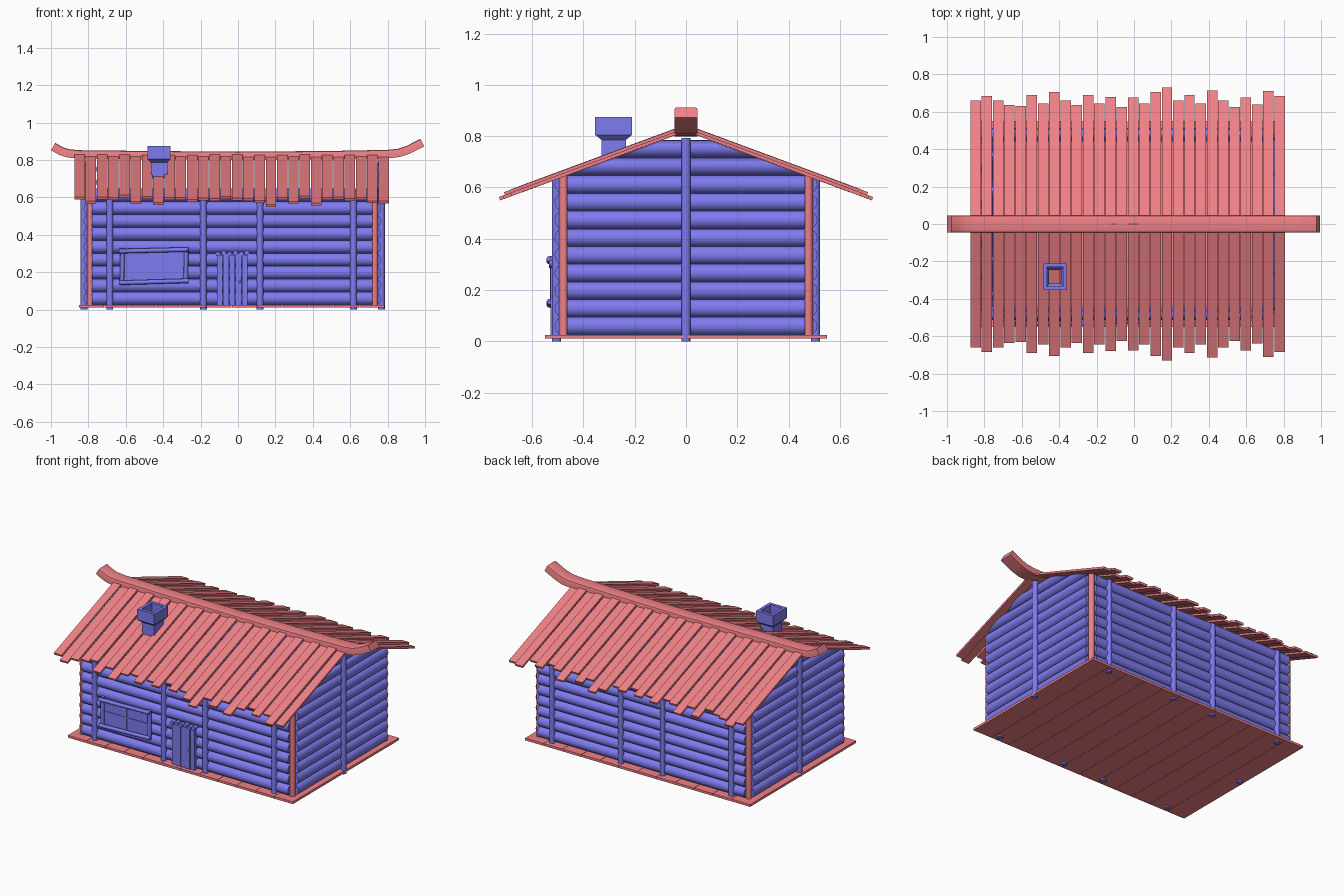
import bpy, bmesh, math, random
from mathutils import Vector, Matrix

if "Cube" in bpy.data.objects:
    bpy.data.objects.remove(bpy.data.objects["Cube"])

random.seed(4)

def material(name, rgb):
    m = bpy.data.materials.new(name)
    m.diffuse_color = (*rgb, 1)
    m.use_nodes = True
    m.node_tree.nodes["Principled BSDF"].inputs["Base Color"].default_value = m.diffuse_color
    return m

RED = material("trim_wood", (0.87, 0.22, 0.24))
BLUE = material("log_wood", (0.21, 0.2, 0.87))

def finish(bm, name, mat, smooth=False):
    bmesh.ops.recalc_face_normals(bm, faces=bm.faces)
    me = bpy.data.meshes.new(name)
    bm.to_mesh(me)
    bm.free()
    ob = bpy.data.objects.new(name, me)
    bpy.context.collection.objects.link(ob)
    me.materials.append(mat)
    if smooth:
        bpy.ops.object.select_all(action='DESELECT')
        ob.select_set(True)
        bpy.context.view_layer.objects.active = ob
        bpy.ops.object.shade_smooth_by_angle(angle=math.radians(40))
    return ob

def rod(bm, a, b, r, sides=16):
    a, b = Vector(a), Vector(b)
    d = b - a
    rot = d.to_track_quat('Z', 'Y').to_matrix().to_4x4()
    return bmesh.ops.create_cone(bm, cap_ends=True, segments=sides, radius1=r, radius2=r,
                                 depth=d.length, matrix=Matrix.Translation((a + b) / 2) @ rot)

def box(bm, lo, hi):
    lo, hi = Vector(lo), Vector(hi)
    m = Matrix.Translation((lo + hi) / 2) @ Matrix.Diagonal((*(hi - lo), 1))
    bmesh.ops.create_cube(bm, size=1, matrix=m)

def loft(bm, rings, closed=False):
    vs = [[bm.verts.new(p) for p in ring] for ring in rings]
    n = len(vs[0])
    pairs = list(zip(vs, vs[1:])) + ([(vs[-1], vs[0])] if closed else [])
    for a, b in pairs:
        for i in range(n):
            bm.faces.new((a[i], a[(i + 1) % n], b[(i + 1) % n], b[i]))
    if not closed:
        bm.faces.new(vs[0])
        bm.faces.new(vs[-1])

XL, XR, YW = -0.79, 0.73, 0.477       # wall centre lines
PITCH, Z0 = 0.069, 0.025              # log spacing, floor height
SLOPE = 0.37

# Floor planks
bm = bmesh.new()
n = 12
w = 1.635 / n
for i in range(n):
    x = -0.85 + i * w
    box(bm, (x, -0.55, 0.01), (x + w - 0.002, 0.55, Z0))
finish(bm, "floor_planks", RED)

# Long walls of stacked logs
for side, name in ((-1, "front_wall_logs"), (1, "back_wall_logs")):
    bm = bmesh.new()
    for i in range(9):
        z = Z0 + PITCH * (i + 0.5)
        rod(bm, (XL + 0.01, side * YW, z), (XR - 0.01, side * YW, z), 0.0355)
    finish(bm, name, BLUE, True)

# End walls, with gable logs trimmed to the roof slope
for x, name in ((XL, "left_wall_logs"), (XR, "right_wall_logs")):
    bm = bmesh.new()
    for i in range(11):
        z = Z0 + PITCH * (i + 0.5)
        rod(bm, (x, -0.465, z), (x, 0.465, z), 0.0355)
    for s in (-1, 1):
        res = bmesh.ops.bisect_plane(bm, geom=bm.verts[:] + bm.edges[:] + bm.faces[:], dist=1e-5,
                                     plane_co=(0, s * 0.09, 0.785), plane_no=(0, s * SLOPE, 1),
                                     clear_outer=True)
        cut = [e for e in res["geom_cut"] if isinstance(e, bmesh.types.BMEdge)]
        bmesh.ops.holes_fill(bm, edges=[e for e in cut if e.is_boundary], sides=0)
    finish(bm, name, BLUE, True)

# Corner posts
bm = bmesh.new()
for x in (XL, XR):
    for y in (-YW, YW):
        rod(bm, (x, y, 0.02), (x, y, 0.652), 0.018)
finish(bm, "corner_posts", RED, True)

# Outer support posts
bm = bmesh.new()
for x in (-0.685, -0.185, 0.118, 0.617):
    for y in (-0.505, 0.505):
        rod(bm, (x, y, 0), (x, y, 0.636), 0.018)
for x in (-0.823, 0.767):
    rod(bm, (x, 0, 0), (x, 0, 0.792), 0.018)
finish(bm, "support_posts", BLUE, True)

# Roof planks with uneven ends, same on both slopes
ends = (.66, .685, .66, .635, .63, .69, .645, .705, .66, .635, .69, .645, .68, .625,
        .675, .645, .705, .73, .66, .69, .645, .715, .66, .625, .675, .64, .71, .685)
bm = bmesh.new()
for i, end in enumerate(ends):
    x = -0.875 + i * 0.0602
    dz = 0.846 - 0.011 * (i % 2) - random.uniform(0, 0.003)
    hw = 0.056
    for s in (-1, 1):
        rings = []
        for y in (0.0, end):
            z = dz - SLOPE * y
            dy = 0.005 if y else 0
            rings.append([(x, s * y, z), (x + hw, s * y, z),
                          (x + hw, s * (y - dy), z - 0.013), (x, s * (y - dy), z - 0.013)])
        loft(bm, rings)
finish(bm, "roof_planks", RED)

# Ridge beam with upturned ends
path = [(-.988, .872), (-.95, .85), (-.91, .836), (-.85, .83), (-.5, .826), (0, .822), (.5, .826),
        (.8, .832), (.86, .838), (.91, .855), (.985, .893)]
section = [(-.045, -.023), (.045, -.023), (.045, .011), (.042, .019), (.034, .022),
           (-.034, .022), (-.042, .019), (-.045, .011)]
rings = []
for i, (x, z) in enumerate(path):
    a, b = path[max(i - 1, 0)], path[min(i + 1, len(path) - 1)]
    t = Vector((b[0] - a[0], b[1] - a[1])).normalized()
    rings.append([(x - t.y * v, u, z + t.x * v) for u, v in section])
bm = bmesh.new()
loft(bm, rings)
finish(bm, "ridge_beam", RED, True)

# Hollow chimney: rectangles stacked from outside foot, over the rim, down the inside
cx, cy = -0.422, -0.282
stack = [(.044, .048, .70), (.044, .048, .786), (.062, .072, .805), (.062, .072, .875),
         (.042, .052, .875), (.042, .052, .80), (.032, .036, .78), (.032, .036, .70)]
bm = bmesh.new()
loft(bm, [[(cx + sx * a, cy + sy * b, z) for sx, sy in ((-1, -1), (1, -1), (1, 1), (-1, 1))]
          for a, b, z in stack], closed=True)
finish(bm, "chimney", BLUE)

# Window: pane, thin glazing bars and a rough stick frame
bm = bmesh.new()
box(bm, (-0.62, -0.515, 0.15), (-0.28, -0.47, 0.318))
finish(bm, "window_pane", BLUE)
bm = bmesh.new()
box(bm, (-0.454, -0.519, 0.15), (-0.446, -0.51, 0.318))
box(bm, (-0.62, -0.519, 0.23), (-0.28, -0.51, 0.238))
finish(bm, "window_bars", BLUE)
bm = bmesh.new()
rod(bm, (-.635, -.532, .312), (-.268, -.532, .321), .012, 10)
rod(bm, (-.635, -.532, .143), (-.265, -.532, .154), .012, 10)
rod(bm, (-.621, -.52, .13), (-.617, -.52, .33), .012, 10)
rod(bm, (-.279, -.52, .14), (-.277, -.52, .332), .012, 10)
finish(bm, "window_frame", BLUE, True)

# Door of upright boards, row of peg ends on top, small knob
bm = bmesh.new()
for i in range(5):
    x = -0.113 + i * 0.0335
    box(bm, (x, -0.523 - 0.005 * (i % 2), Z0), (x + 0.031, -0.475, 0.293 + 0.006 * (i % 2)))
finish(bm, "door_boards", BLUE)
bm = bmesh.new()
for i in range(6):
    x = -0.107 + i * 0.031
    z = 0.298 + 0.006 * (i % 2)
    rod(bm, (x, -0.535, z), (x, -0.47, z), 0.013, 10)
finish(bm, "door_lintel_pegs", BLUE, True)
bm = bmesh.new()
bmesh.ops.create_uvsphere(bm, u_segments=12, v_segments=8, radius=0.008,
                          matrix=Matrix.Translation((0.011, -0.532, 0.15)))
finish(bm, "door_knob", BLUE, True)
